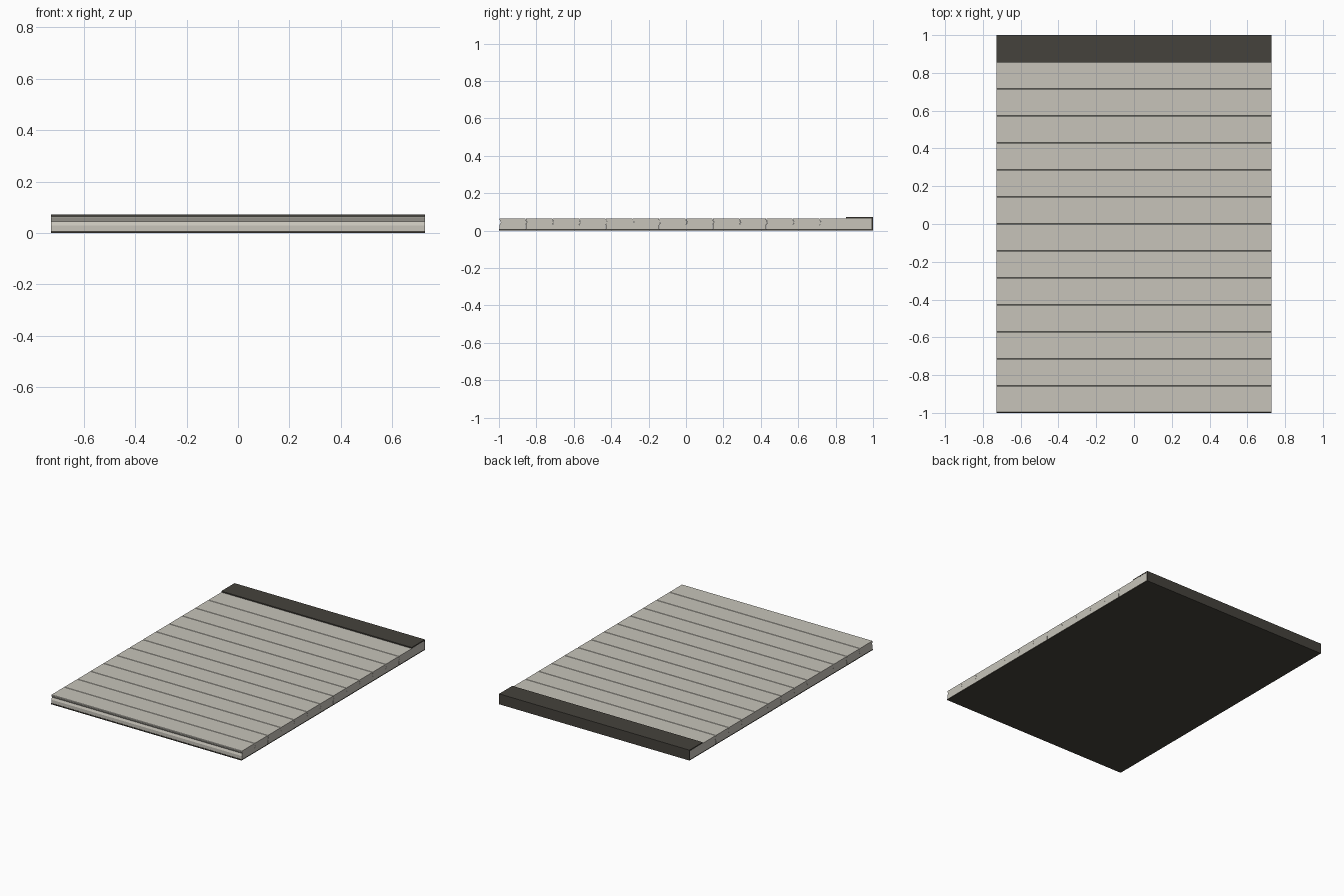
import bpy, bmesh

if "Cube" in bpy.data.objects:
    bpy.data.objects.remove(bpy.data.objects["Cube"])

HALF_W = 0.727      # half width in x
T = 0.007           # sheet thickness
TOP = 0.064         # top of the slats
PITCH = 2 / 14      # slat spacing


def material(name, rgb):
    m = bpy.data.materials.new(name)
    m.diffuse_color = (*rgb, 1)
    m.use_nodes = True
    m.node_tree.nodes["Principled BSDF"].inputs["Base Color"].default_value = m.diffuse_color
    return m


pale = material("pale_slat", (0.57, 0.55, 0.49))
dark = material("dark_sheet", (0.06, 0.055, 0.045))


def extrude_profile(name, profile, mat):
    """Sweep a closed (y, z) profile across the full width."""
    bm = bmesh.new()
    face = bm.faces.new([bm.verts.new((-HALF_W, y, z)) for y, z in profile])
    out = bmesh.ops.extrude_face_region(bm, geom=[face])
    moved = [v for v in out["geom"] if isinstance(v, bmesh.types.BMVert)]
    bmesh.ops.translate(bm, verts=moved, vec=(2 * HALF_W, 0, 0))
    bmesh.ops.recalc_face_normals(bm, faces=bm.faces)
    me = bpy.data.meshes.new(name)
    bm.to_mesh(me)
    bm.free()
    ob = bpy.data.objects.new(name, me)
    me.materials.append(mat)
    bpy.context.collection.objects.link(ob)
    return ob


def slat(name, y0, y1, tongue):
    """Board with a V groove on the front edge and an optional V tongue behind."""
    c, d = 0.002, 0.007
    pts = [(y0, T), (y0, 0.030), (y0 + d, 0.045), (y0, 0.058), (y0, TOP - c), (y0 + c, TOP),
           (y1 - c, TOP), (y1, TOP - c)]
    if tongue:
        pts += [(y1, 0.058), (y1 + d, 0.045), (y1, 0.030)]
    return extrude_profile(name, pts + [(y1, T)], pale)


# Row of interlocking slats, the last one running under the flap
GAP = 0.0005
for i in range(13):
    last = i == 12
    y0 = -1 + i * PITCH + (0.003 if i == 0 else GAP)
    y1 = 1 - T if last else -1 + (i + 1) * PITCH - GAP
    slat(f"slat_{i + 1}", y0, y1, not last)

# Dark backing sheet wrapping under, up the back and over the top
extrude_profile("backing_wrap", [
    (-1, 0), (1, 0), (1, 0.072), (0.856, 0.072), (0.856, 0.0645),
    (1 - T, 0.0645), (1 - T, T), (-1, T)], dark)
